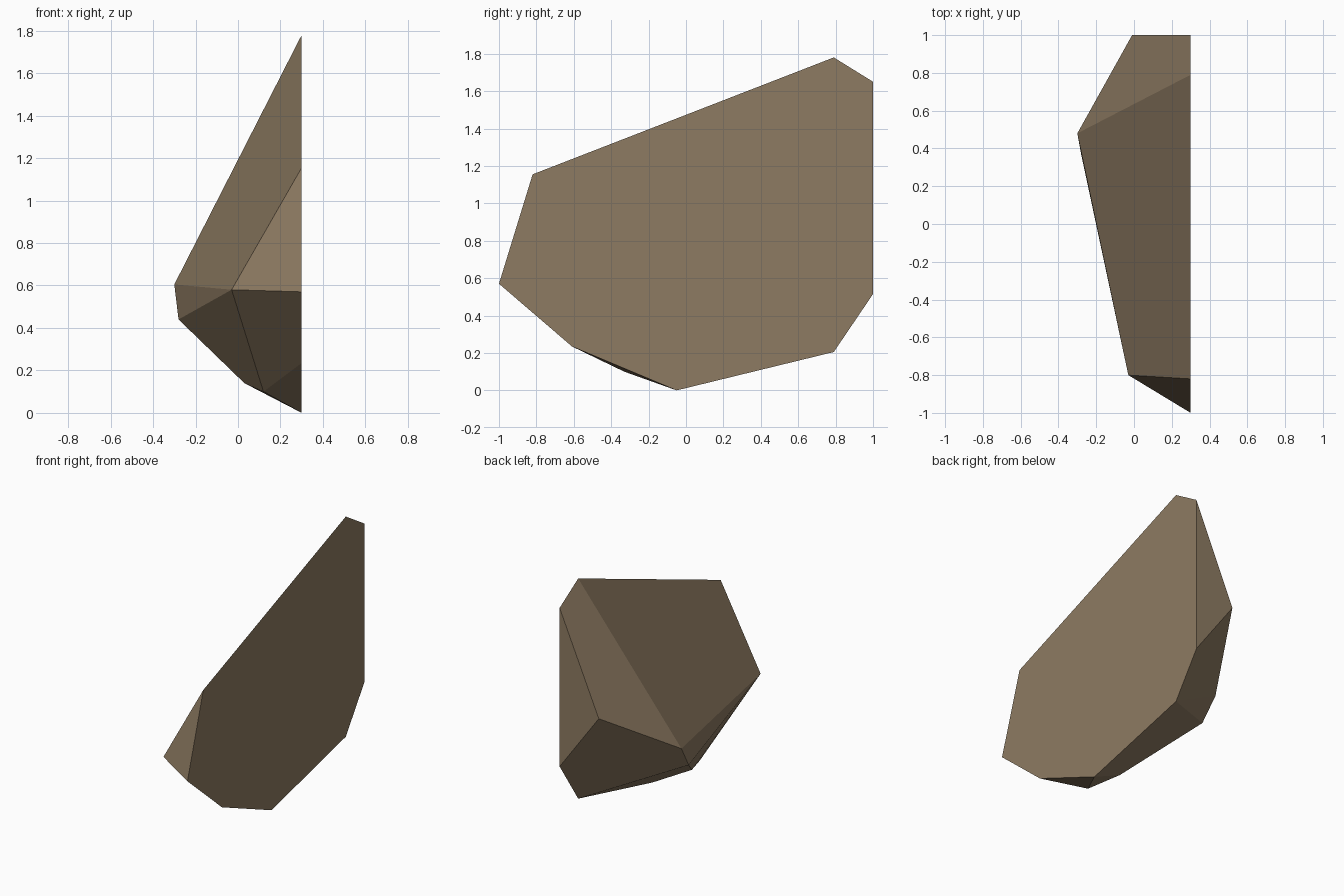
import bpy, bmesh, math

if "Cube" in bpy.data.objects:
    bpy.data.objects.remove(bpy.data.objects["Cube"])

# One flat stone colour
stone = bpy.data.materials.new("warm_brown_stone")
stone.diffuse_color = (0.27, 0.198, 0.122, 1)
stone.use_nodes = True
stone.node_tree.nodes["Principled BSDF"].inputs["Base Color"].default_value = stone.diffuse_color

# Flat cut side of the rock: outline in (y, z) on the plane x = 0.3
cut_outline = [(-0.05, 0.0), (0.79, 0.205), (1.0, 0.515), (1.0, 1.65),
               (0.79, 1.78), (-0.82, 1.155), (-1.0, 0.57), (-0.61, 0.235)]

# Corners of the chiselled side
chipped_corners = [(-0.30, 0.48, 0.605), (-0.28, 0.37, 0.44), (-0.03, -0.80, 0.58),
                   (0.03, -0.11, 0.14), (0.12, -0.33, 0.10), (-0.01, 1.0, 0.94)]

# Faceted rock: convex hull, with nearly coplanar facets merged
bm = bmesh.new()
for co in [(0.3, y, z) for y, z in cut_outline] + chipped_corners:
    bm.verts.new(co)
bmesh.ops.convex_hull(bm, input=bm.verts[:])
bmesh.ops.dissolve_limit(bm, angle_limit=math.radians(2),
                         verts=bm.verts[:], edges=bm.edges[:])
bmesh.ops.recalc_face_normals(bm, faces=bm.faces[:])

mesh = bpy.data.meshes.new("faceted_rock")
bm.to_mesh(mesh)
bm.free()
mesh.materials.append(stone)
rock = bpy.data.objects.new("faceted_rock", mesh)
bpy.context.collection.objects.link(rock)
